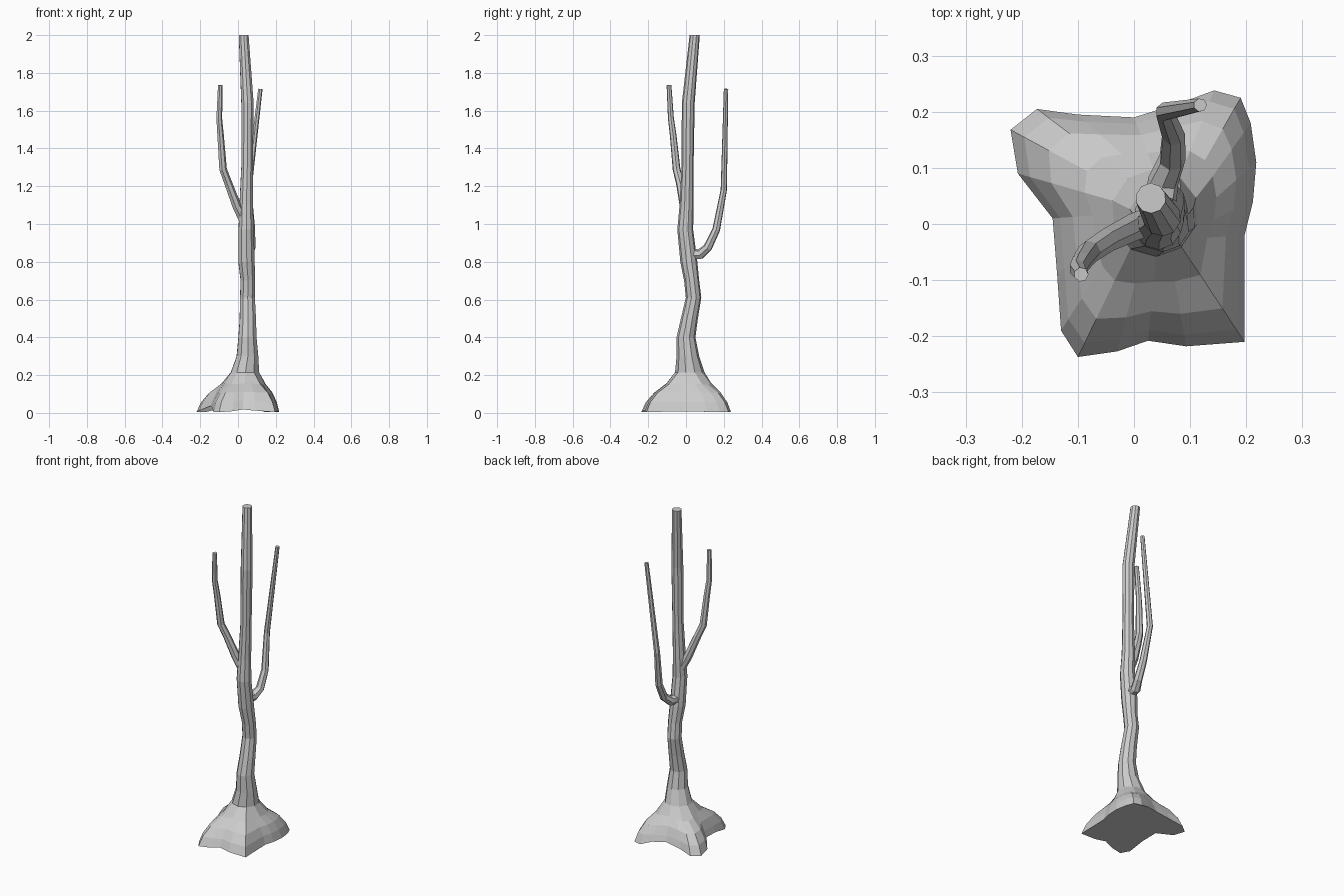
import bpy
import bmesh
from math import cos, sin, pi, radians, hypot
from mathutils import Vector

cube = bpy.data.objects.get("Cube")
if cube:
    bpy.data.objects.remove(cube, do_unlink=True)

GREY = (0.6, 0.6, 0.6, 1.0)
bark = bpy.data.materials.new("grey bark")
bark.use_nodes = True
bark.diffuse_color = GREY
bark.node_tree.nodes["Principled BSDF"].inputs["Base Color"].default_value = GREY


def finish(bm, name):
    """Turn a bmesh into a flat-shaded bark object."""
    bmesh.ops.recalc_face_normals(bm, faces=bm.faces[:])
    mesh = bpy.data.meshes.new(name)
    bm.to_mesh(mesh)
    bm.free()
    mesh.materials.append(bark)
    obj = bpy.data.objects.new(name, mesh)
    bpy.context.scene.collection.objects.link(obj)
    return obj


def add_ring(bm, points):
    return [bm.verts.new(p) for p in points]


def bridge(bm, low, high):
    """Join two rings; the lower one may have twice as many points."""
    n, step = len(high), len(low) // len(high)
    for i in range(n):
        below = [low[(i * step + k) % len(low)] for k in range(step + 1)]
        bm.faces.new(below + [high[(i + 1) % n], high[i]])


def circle(center, radius, sides, start=0.0):
    c = Vector(center)
    return [c + radius * Vector((cos(start + 2 * pi * i / sides),
                                 sin(start + 2 * pi * i / sides), 0))
            for i in range(sides)]


# Outline of the spreading roots on the ground, anticlockwise
ROOTS = [(.197, -.21), (.197, -.02), (.212, .04), (.218, .11), (.208, .18),
         (.19, .225), (.143, .238), (.08, .215), (0, .19), (-.1, .195),
         (-.173, .205), (-.22, .168), (-.207, .09), (-.145, .01),
         (-.137, -.09), (-.13, -.19), (-.1, -.237), (-.03, -.227),
         (.025, -.208), (.093, -.218)]
# Trunk rings: x, y, height, radius
TRUNK = [(.037, .02, .215, .078), (.05, .01, .3, .06), (.05, 0, .4, .05),
         (.052, .018, .5, .045), (.05, .04, .61, .041), (.052, .03, .7, .04),
         (.045, .015, .8, .045), (.043, -.004, .97, .042),
         (.043, .003, 1.1, .037), (.048, .008, 1.3, .032),
         (.05, .012, 1.64, .034), (.03, .046, 2, .027)]
START = radians(-52)


def root_point(x, y):
    """Root tips touch the ground and the hollows between them lift."""
    reach = hypot(x - .03, y - .02)
    lift = .35 if x < .1 else .08
    return Vector((x, y, max(.004, lift * (.28 - reach))))


# Flared root skirt, growing into the trunk
bm = bmesh.new()
base = [root_point(x, y) for x, y in ROOTS]
ring = add_ring(bm, base)
bm.faces.new(ring[::-1])
collar = circle((.037, .02, 0), .082, len(ROOTS), START)
for height, spread in ((.055, .87), (.105, .64), (.15, .28)):
    points = [c.lerp(b, spread) for b, c in zip(base, collar)]
    for p, b in zip(points, base):
        p.z = height + b.z * .4
    upper = add_ring(bm, points)
    bridge(bm, ring, upper)
    ring = upper
for x, y, z, radius in TRUNK:
    upper = add_ring(bm, circle((x, y, z), radius, len(ROOTS) // 2, START))
    bridge(bm, ring, upper)
    ring = upper
bm.faces.new(ring)
finish(bm, "trunk_and_roots")


def branch(name, path, sides=7):
    """Tapered tube along a path of x, y, z, radius."""
    bm = bmesh.new()
    pts = [Vector(p[:3]) for p in path]
    previous = None
    for i, p in enumerate(pts):
        along = pts[min(i + 1, len(pts) - 1)] - pts[max(i - 1, 0)]
        turn = Vector((0, 0, 1)).rotation_difference(along)
        ring = add_ring(bm, [p + turn @ q for q in
                             circle((0, 0, 0), path[i][3], sides)])
        if previous:
            bridge(bm, previous, ring)
        else:
            bm.faces.new(ring[::-1])
        previous = ring
    bm.faces.new(previous)
    return finish(bm, name)


branch("right_branch", [(.03, .005, 1.02, .026), (-.005, -.008, 1.09, .025),
                        (-.05, -.03, 1.21, .022), (-.08, -.05, 1.29, .021),
                        (-.093, -.068, 1.47, .018), (-.1, -.08, 1.56, .016),
                        (-.094, -.09, 1.735, .013)])
branch("back_branch", [(.045, .03, .84, .03), (.052, .075, .84, .028),
                       (.068, .115, .875, .024), (.07, .16, .97, .021),
                       (.055, .2, 1.18, .017), (.118, .212, 1.715, .012)])
